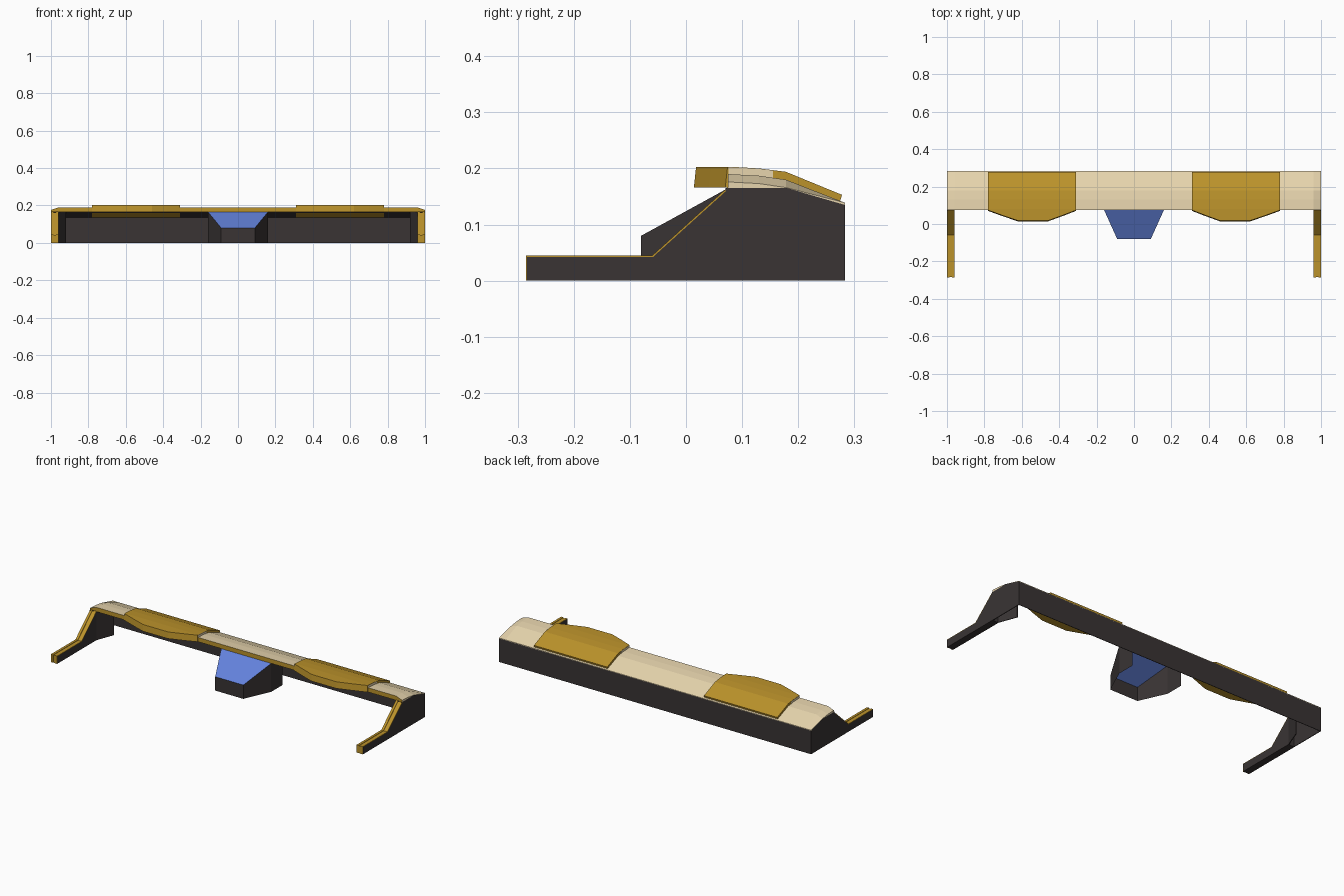
import bpy, bmesh

if "Cube" in bpy.data.objects:
    bpy.data.objects.remove(bpy.data.objects["Cube"])


def material(name, rgb):
    m = bpy.data.materials.new(name)
    m.diffuse_color = (*rgb, 1)
    m.use_nodes = True
    m.node_tree.nodes["Principled BSDF"].inputs["Base Color"].default_value = m.diffuse_color
    return m


DARK = material("dark grey", (0.041, 0.034, 0.034))
GOLD = material("gold", (0.50, 0.29, 0.024))
CREAM = material("cream", (0.82, 0.68, 0.43))
BLUE = material("blue", (0.125, 0.225, 0.72))


def finish(name, bm, mats, rule=None, closed=True):
    if closed:
        bmesh.ops.recalc_face_normals(bm, faces=bm.faces)
    bm.normal_update()
    for f in bm.faces:
        f.material_index = rule(f) if rule else 0
    me = bpy.data.meshes.new(name)
    bm.to_mesh(me)
    bm.free()
    for m in mats:
        me.materials.append(m)
    ob = bpy.data.objects.new(name, me)
    bpy.context.collection.objects.link(ob)
    return ob


def loft(name, sections, mats, rule=None):
    """Skin a list of closed cross-sections and cap both ends."""
    bm = bmesh.new()
    rings = [[bm.verts.new(p) for p in s] for s in sections]
    n = len(rings[0])
    for a, b in zip(rings, rings[1:]):
        for i in range(n):
            j = (i + 1) % n
            bm.faces.new((a[i], a[j], b[j], b[i]))
    bm.faces.new(rings[0])
    bm.faces.new(rings[-1])
    return finish(name, bm, mats, rule)


# Top sheet: chamfered ends, cream above, gold front edge, dark underside
TOP = [(0.075, 0.190), (0.13, 0.187), (0.178, 0.180), (0.283, 0.139)]
UNDER = [(0.283, 0.135), (0.18, 0.165), (0.075, 0.165)]


def sheet_section(x, drop):
    return ([(x, y, z - drop * min(1, (0.283 - y) / 0.1)) for y, z in TOP]
            + [(x, y, z) for y, z in UNDER])


def sheet_rule(f):
    if f.normal.y < -0.9:
        return 1
    return 2 if f.normal.z < -0.5 else 0


loft("top_sheet", [sheet_section(-1, 0.014), sheet_section(-0.96, 0),
                   sheet_section(0.96, 0), sheet_section(1, 0.014)],
     [CREAM, GOLD, DARK], sheet_rule)

# Back wall
loft("back_wall", [[(x, 0.280, 0), (x, 0.283, 0), (x, 0.283, 0.136), (x, 0.280, 0.137)]
                   for x in (-1, 1)], [DARK])

# Side arms and overhanging gold pads, mirrored left and right
LEG = [(-0.283, 0.0), (-0.283, 0.0425), (-0.0585, 0.0425), (0.075, 0.163)]
RAIL = [(-0.285, 0.0), (-0.285, 0.045), (-0.06, 0.045), (0.075, 0.167)]


def leg_rule(f):
    return 1 if f.normal.z > 0.3 or f.normal.y < -0.9 else 0


for s, side in ((1, "right"), (-1, "left")):
    # thin end wall under the top sheet
    end = [(0.07, 0), (0.07, 0.165), (0.18, 0.165), (0.283, 0.135), (0.283, 0)]
    loft(side + "_end_wall", [[(s * x, y, z) for y, z in end] for x in (0.996, 1)], [DARK])
    # arm body
    loft(side + "_arm", [[(s * x, y, z) for y, z in LEG + [(0.075, 0)]]
                         for x in (0.96, 1)], [DARK, GOLD], leg_rule)
    # inner flare under the sheet
    flare = [(0.96, 0.075), (0.92, 0.18), (0.924, 0.18), (0.964, 0.075)]
    loft(side + "_arm_flare", [[(s * x, y, z) for x, y in flare] for z in (0, 0.165)], [DARK])
    # two raised gold rails with a groove between them
    for k, (x0, x1) in enumerate(((0.96, 0.974), (0.986, 1.0))):
        inner = [(-0.282, 0), (-0.282, 0.042), (-0.058, 0.042), (0.076, 0.162)]
        loft(f"{side}_arm_rail_{k}", [[(s * x0, *o), (s * x1, *o), (s * x1, *i), (s * x0, *i)]
                                      for o, i in zip(RAIL, inner)], [GOLD])
    # gold pad, its lower lip passing just under the sheet
    secs = []
    for x, yf in ((0.31, 0.074), (0.38, 0.047), (0.46, 0.018),
                  (0.62, 0.018), (0.70, 0.045), (0.78, 0.074)):
        prof = [(yf, 0.203), (0.08, 0.203), (0.13, 0.200), (0.178, 0.194), (0.278, 0.153),
                (0.273, 0.1365), (0.2, 0.1575), (0.175, 0.172), (0.08, 0.166), (yf - 0.004, 0.166)]
        secs.append([(s * x, y, z) for y, z in prof])
    loft(side + "_gold_pad", secs, [GOLD])
    # cream cheeks on the front part of the pad sides
    cheek = [(0.076, 0.185), (0.076, 0.2025), (0.13, 0.1995), (0.155, 0.1965), (0.155, 0.18)]
    for k, (x0, x1) in enumerate(((0.309, 0.312), (0.778, 0.781))):
        loft(f"{side}_pad_cheek_{k}", [[(s * x, y, z) for y, z in cheek]
                                       for x in (x0, x1)], [CREAM])

# Centre console: open shell with blue sloping panel
bm = bmesh.new()
for s in (1, -1):
    low = [(s * 0.09, -0.08, 0), (s * 0.16, 0.075, 0), (s * 0.16, 0.18, 0)]
    high = [(s * 0.09, -0.08, 0.08), (s * 0.16, 0.075, 0.165), (s * 0.16, 0.18, 0.165)]
    for i in (0, 1):
        pts = [low[i], low[i + 1], high[i + 1], high[i]]
        bm.faces.new([bm.verts.new(p) for p in (pts if s > 0 else pts[::-1])])
bm.faces.new([bm.verts.new(p) for p in ((-0.09, -0.08, 0), (0.09, -0.08, 0),
                                        (0.09, -0.08, 0.08), (-0.09, -0.08, 0.08))])
bm.faces.new([bm.verts.new(p) for p in ((-0.09, -0.08, 0.08), (0.09, -0.08, 0.08),
                                        (0.16, 0.075, 0.165), (-0.16, 0.075, 0.165))])
finish("centre_console", bm, [DARK, BLUE], lambda f: 1 if f.normal.z > 0.5 else 0, closed=False)
